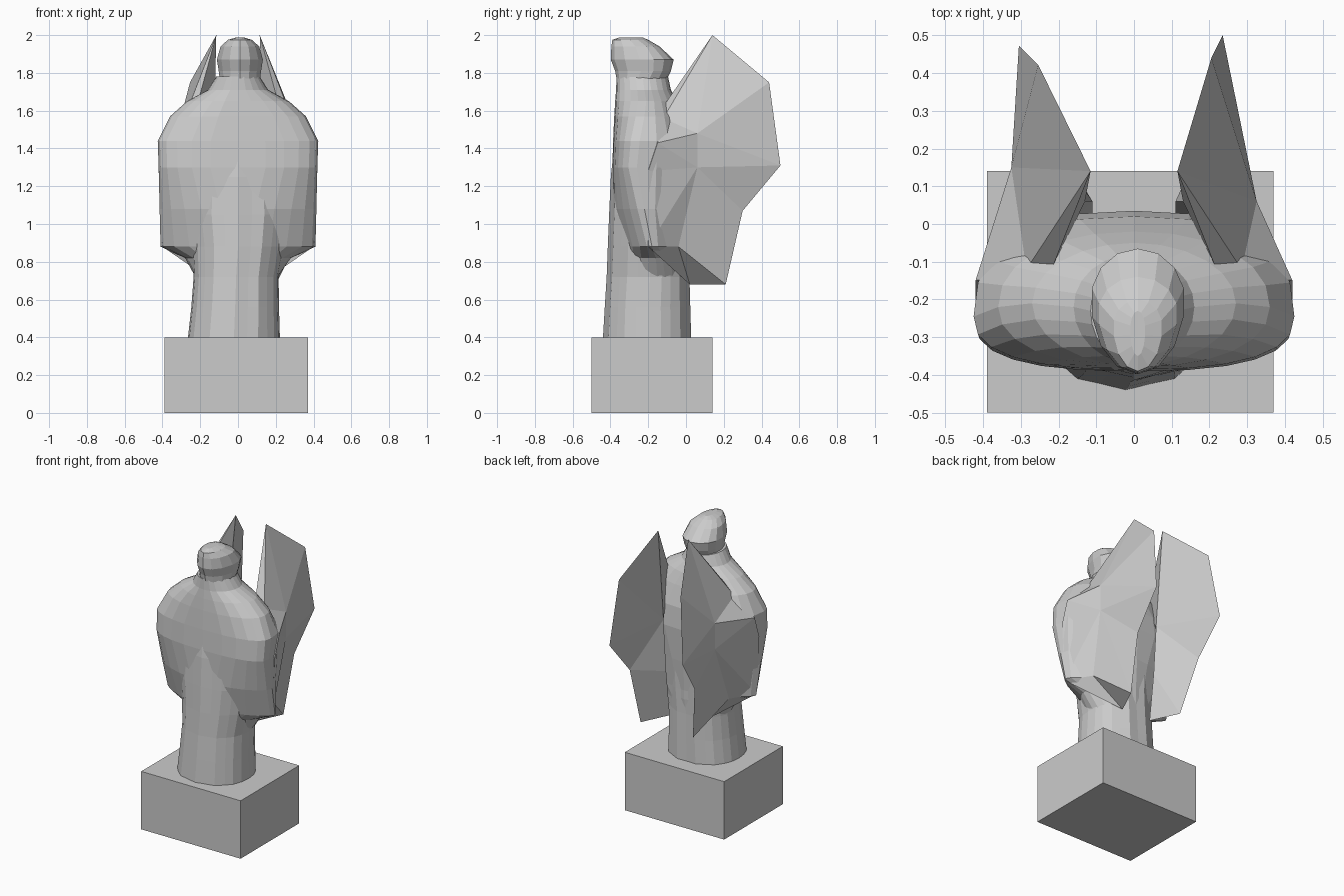
import bpy, bmesh, math

if "Cube" in bpy.data.objects:
    bpy.data.objects.remove(bpy.data.objects["Cube"])


def finish(name, bm):
    bmesh.ops.remove_doubles(bm, verts=bm.verts, dist=0.0005)
    bmesh.ops.recalc_face_normals(bm, faces=bm.faces)
    mesh = bpy.data.meshes.new(name)
    bm.to_mesh(mesh)
    bm.free()
    ob = bpy.data.objects.new(name, mesh)
    bpy.context.collection.objects.link(ob)
    return ob


def spow(v, e):
    return math.copysign(abs(v) ** e, v)


def loft(name, rings, n, fold=0.0):
    """Rings: z, centre x, half width, front y, widest y, back y, roundness."""
    bm = bmesh.new()
    loops = []
    for z, cx, hw, yf, ys, yb, e in rings:
        loop = []
        for i in range(n):
            a = 2 * math.pi * i / n
            s, c = spow(math.sin(a), e), spow(math.cos(a), e)
            depth = (ys - yf) if c > 0 else (yb - ys)
            pleat = fold * (1 if i % 2 else -1) * abs(math.cos(a))
            loop.append(bm.verts.new((cx + hw * s, ys - depth * c + pleat, z)))
        loops.append(loop)
    for lo, hi in zip(loops, loops[1:]):
        for i in range(n):
            j = (i + 1) % n
            bm.faces.new((lo[i], lo[j], hi[j], hi[i]))
    bm.faces.new(loops[0])
    bm.faces.new(loops[-1])
    return finish(name, bm)


# Plinth
bm = bmesh.new()
bmesh.ops.create_cube(bm, size=1)
for v in bm.verts:
    v.co = (v.co.x * 0.76 - 0.01, v.co.y * 0.64 - 0.18, v.co.z * 0.4 + 0.2)
finish("plinth", bm)

# Long straight robe
loft("robe", [
    (0.39, -0.022, 0.244, -0.435, -0.20, 0.03, 0.92),
    (0.56, -0.015, 0.232, -0.425, -0.20, 0.025, 0.92),
    (0.72, -0.01, 0.225, -0.415, -0.19, 0.02, 0.92),
    (0.88, 0.0, 0.245, -0.409, -0.19, 0.02, 0.95),
    (1.05, 0.0, 0.27, -0.402, -0.19, 0.02, 0.95),
    (1.25, 0.0, 0.26, -0.393, -0.20, 0.02, 0.95),
    (1.42, 0.0, 0.20, -0.375, -0.20, 0.01, 1.0),
], 24, fold=0.005)

# Shoulders and draped sleeves, narrowing to the cuffs
loft("sleeves", [
    (0.70, -0.01, 0.205, -0.33, -0.15, 0.01, 1.0),
    (0.82, 0.0, 0.28, -0.335, -0.16, 0.02, 1.2),
    (0.88, 0.0, 0.41, -0.345, -0.18, 0.02, 1.35),
    (1.08, 0.0, 0.415, -0.385, -0.22, 0.03, 1.1),
    (1.30, 0.0, 0.42, -0.39, -0.26, 0.035, 0.78),
    (1.44, 0.0, 0.425, -0.386, -0.245, 0.02, 0.8),
    (1.57, 0.0, 0.36, -0.38, -0.22, -0.02, 0.92),
    (1.65, 0.0, 0.27, -0.375, -0.21, -0.05, 1.0),
    (1.71, 0.0, 0.16, -0.37, -0.22, -0.08, 1.0),
    (1.78, 0.0, 0.115, -0.368, -0.23, -0.095, 1.0),
], 24)

# Hooded head
loft("head", [
    (1.77, 0.01, 0.11, -0.368, -0.22, -0.10, 1.0),
    (1.81, 0.01, 0.115, -0.375, -0.20, -0.08, 1.0),
    (1.87, 0.01, 0.125, -0.398, -0.20, -0.065, 1.0),
    (1.94, 0.01, 0.105, -0.395, -0.23, -0.14, 1.0),
    (1.975, 0.01, 0.065, -0.39, -0.27, -0.20, 1.0),
    (1.988, 0.01, 0.02, -0.35, -0.28, -0.23, 1.0),
], 14)


# Folded wings: trailing edge, outer side and root points
def wing(name, side, spread, hinge):
    pts = {
        "top": (0.115, 0.14, 2.0),
        "tip": (0.205 + spread * 0.7, 0.44 - hinge * 0.2, 1.75),
        "back": (0.235 + spread, 0.50 - hinge * 0.3, 1.31),
        "mid": (0.22 + spread * 0.8, 0.30, 1.07),
        "low": (0.20, 0.21, 0.68),
        "heel": (0.11, 0.02, 0.68),
        "shoulder": (0.285, -0.12, 1.56),
        "fold_hi": (0.325, 0.06 + hinge, 1.48),
        "fold_mid": (0.325, 0.06 + hinge, 1.30),
        "arm_hi": (0.42, -0.15, 1.43),
        "arm_mid": (0.42, -0.20, 1.28),
        "cuff": (0.40, -0.20, 0.88),
        "cuff_back": (0.30, -0.04, 0.88),
        "root_hi": (0.23, -0.15, 1.58),
        "root_mid": (0.13, 0.06, 1.35),
        "root_low": (0.11, 0.06, 1.0),
    }
    faces = [
        "top shoulder fold_hi", "top fold_hi tip", "tip fold_hi back",
        "fold_hi fold_mid back", "fold_mid mid back",
        "fold_mid cuff_back low", "fold_mid low mid", "cuff_back heel low",
        "shoulder arm_hi fold_hi", "arm_hi arm_mid fold_mid",
        "arm_hi fold_mid fold_hi", "arm_mid cuff fold_mid",
        "cuff cuff_back fold_mid", "cuff heel cuff_back",
        "top root_hi shoulder", "top root_mid root_hi", "top tip root_mid",
        "tip back root_mid", "back mid root_mid", "mid root_low root_mid",
        "mid low root_low", "low heel root_low",
        "root_hi arm_hi shoulder", "root_hi root_mid arm_mid",
        "root_hi arm_mid arm_hi", "root_mid root_low arm_mid",
        "root_low cuff arm_mid", "root_low heel cuff",
    ]
    bm = bmesh.new()
    vs = {k: bm.verts.new((x * side, y, z)) for k, (x, y, z) in pts.items()}
    for f in faces:
        bm.faces.new([vs[k] for k in f.split()])
    finish(name, bm)


wing("right_wing", 1, 0.0, 0.0)
wing("left_wing", -1, 0.07, 0.09)
